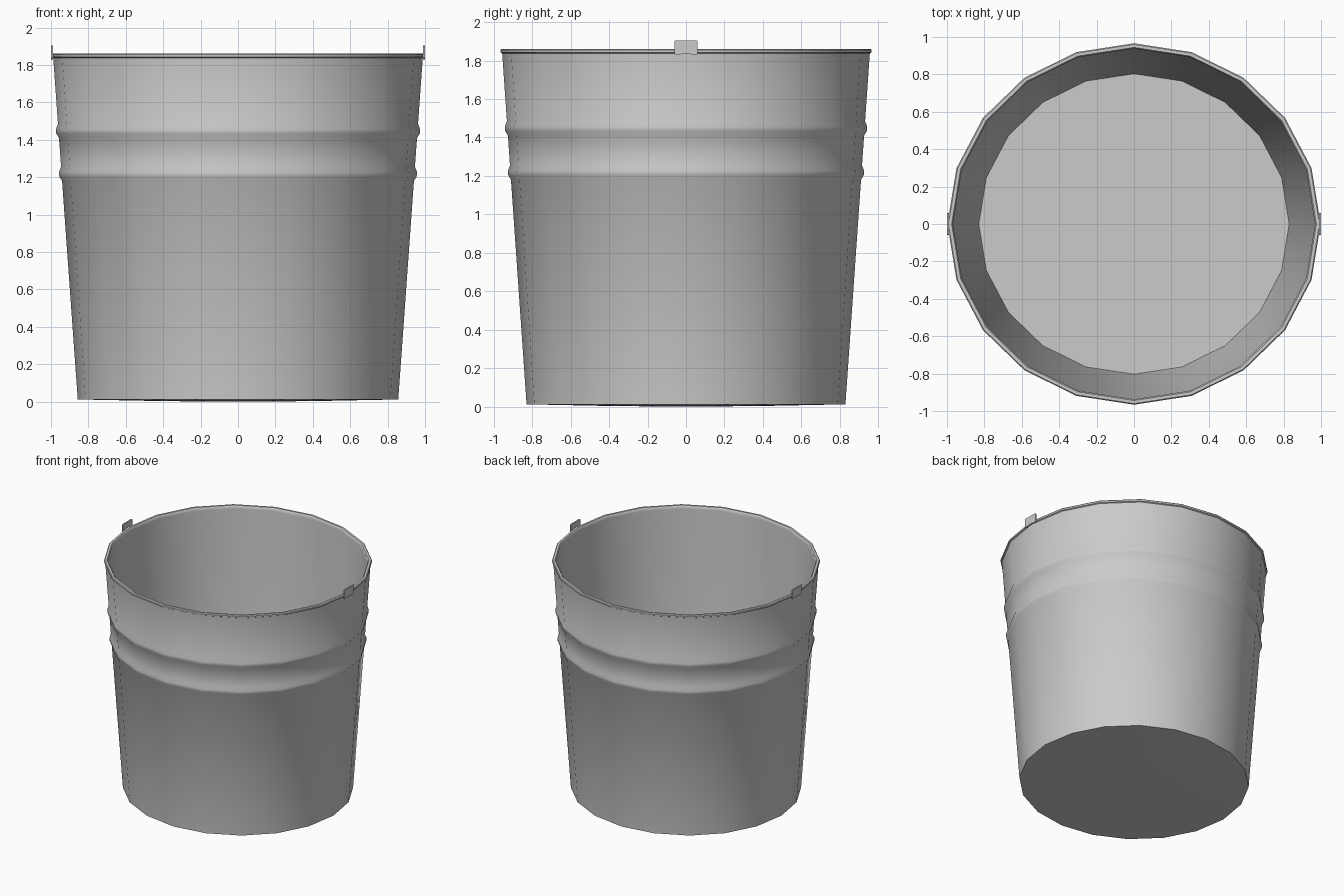
import bpy, bmesh, math

if "Cube" in bpy.data.objects:
    bpy.data.objects.remove(bpy.data.objects["Cube"])

SIDES, SQUASH = 20, 0.968   # slightly oval, twenty-sided


def lathe(name, profile):
    """Revolve an (radius, z) profile; radius 0 makes a pole."""
    bm = bmesh.new()
    rings = []
    for r, z in profile:
        if r == 0:
            rings.append([bm.verts.new((0, 0, z))] * SIDES)
        else:
            rings.append([bm.verts.new((r * math.cos(2 * math.pi * i / SIDES),
                                        r * SQUASH * math.sin(2 * math.pi * i / SIDES), z))
                          for i in range(SIDES)])
    for a, b in zip(rings, rings[1:]):
        for i in range(SIDES):
            j = (i + 1) % SIDES
            bm.faces.new(list(dict.fromkeys((a[i], a[j], b[j], b[i]))))
    bmesh.ops.recalc_face_normals(bm, faces=bm.faces[:])
    return add_object(name, bm)


def add_object(name, bm):
    me = bpy.data.meshes.new(name)
    bm.to_mesh(me)
    bm.free()
    ob = bpy.data.objects.new(name, me)
    bpy.context.collection.objects.link(ob)
    return ob


def wall(z):
    return 0.856 + (0.988 - 0.856) * z / 1.84


def ridge(z):
    """Pressed band around the outside wall."""
    return [(wall(z - 0.035), z - 0.035), (wall(z) + 0.012, z - 0.012),
            (wall(z) + 0.014, z + 0.012), (wall(z + 0.04), z + 0.04)]


# Bucket shell: bowed underside, tapered wall, ridges, rolled rim, inside wall, floor
profile = [(0, 0.0), (0.4, 0.003), (wall(0.012), 0.012)]
profile += ridge(1.215) + ridge(1.445)
profile += [(wall(1.838), 1.838), (0.997, 1.843), (0.998, 1.855), (0.992, 1.861),
            (0.975, 1.861), (0.968, 1.852), (0.968, 1.835),
            (0.83, 0.025), (0, 0.025)]
bucket = lathe("bucket_body", profile)

# Handle tabs on both sides of the rim
for name, s in (("right_handle_tab", 1), ("left_handle_tab", -1)):
    bm = bmesh.new()
    outline = [(-0.055, 1.83), (0, 1.836), (0.055, 1.83), (0.06, 1.837), (0.06, 1.9),
               (0.055, 1.905), (-0.055, 1.905), (-0.06, 1.9), (-0.06, 1.837)]
    face = bm.faces.new([bm.verts.new((s * 0.99, y, z)) for y, z in outline])
    ext = bmesh.ops.extrude_face_region(bm, geom=[face])
    for v in ext["geom"]:
        if isinstance(v, bmesh.types.BMVert):
            v.co.x = s * 1.0
    bmesh.ops.recalc_face_normals(bm, faces=bm.faces[:])
    add_object(name, bm)

# Smooth round the wall, crisp at the rim and base
bpy.ops.object.select_all(action='DESELECT')
bucket.select_set(True)
bpy.context.view_layer.objects.active = bucket
bpy.ops.object.shade_smooth_by_angle(angle=math.radians(40))
